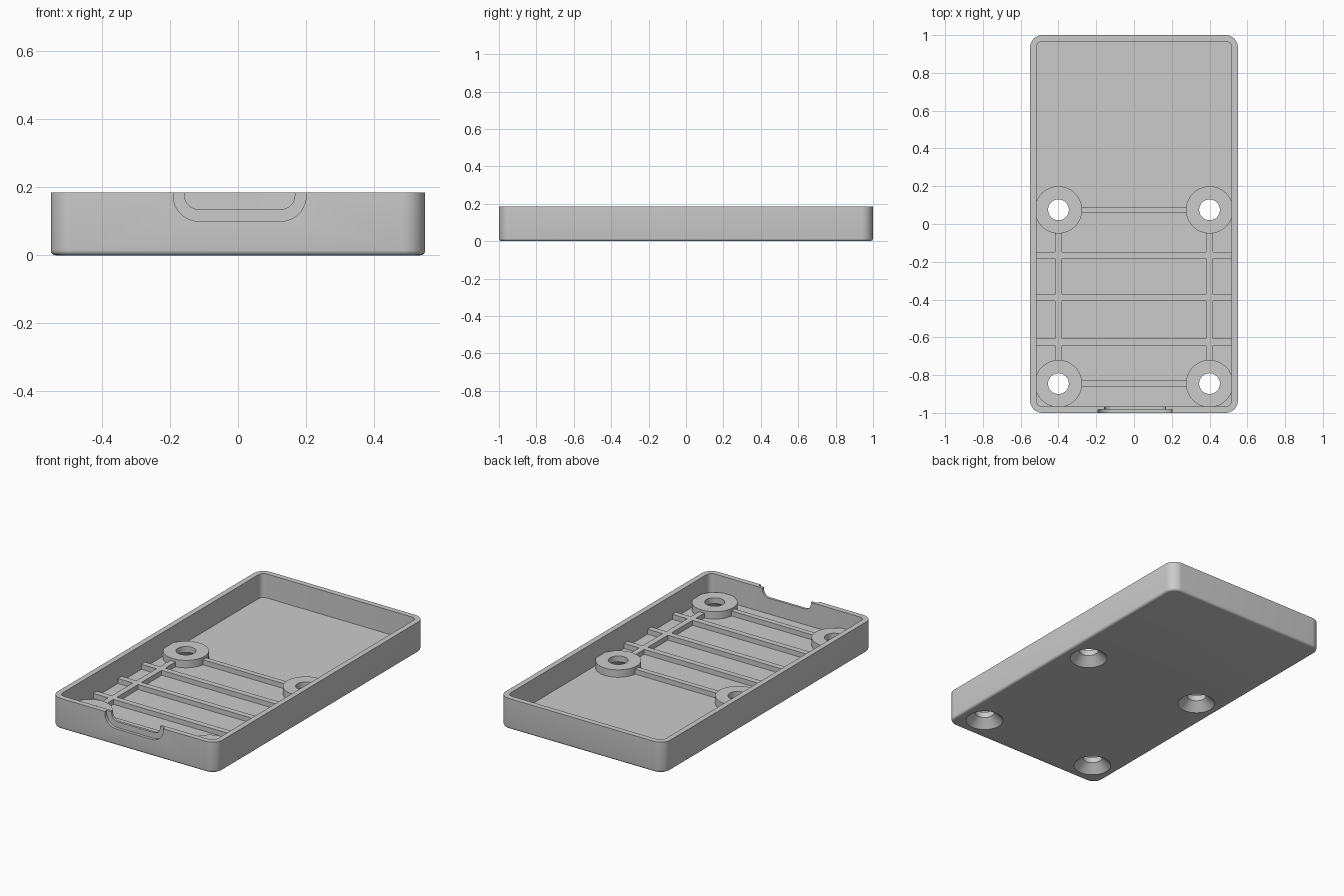
import bpy, bmesh, math
from mathutils import Matrix

cube = bpy.data.objects.get("Cube")
if cube:
    bpy.data.objects.remove(cube, do_unlink=True)

grey = bpy.data.materials.new("plain grey")
grey.use_nodes = True
colour = (0.6, 0.6, 0.6, 1)
grey.diffuse_color = colour
grey.node_tree.nodes["Principled BSDF"].inputs["Base Color"].default_value = colour

HEIGHT, FLOOR, BOSS_TOP, RIB_TOP = 0.185, 0.04, 0.085, 0.07
WALL, RIB = 0.033, 0.035
HALF_X, HALF_Y = 0.55, 1.0
BOSS_X, BOSS_YS = 0.4, (-0.845, 0.075)


def finish(name, bm):
    bmesh.ops.recalc_face_normals(bm, faces=bm.faces)
    mesh = bpy.data.meshes.new(name)
    bm.to_mesh(mesh)
    bm.free()
    mesh.materials.append(grey)
    ob = bpy.data.objects.new(name, mesh)
    bpy.context.collection.objects.link(ob)
    return ob


def rounded_outline(x0, x1, y0, y1, r, steps=10):
    corners = ((x1 - r, y1 - r), (x0 + r, y1 - r), (x0 + r, y0 + r), (x1 - r, y0 + r))
    return [(cx + r * math.cos((q + i / steps) * math.pi / 2),
             cy + r * math.sin((q + i / steps) * math.pi / 2))
            for q, (cx, cy) in enumerate(corners) for i in range(steps + 1)]


def loft(name, rings):
    """Close a solid through equal-length rings of 3D points."""
    bm = bmesh.new()
    loops = [[bm.verts.new(p) for p in ring] for ring in rings]
    n = len(loops[0])
    for a, b in zip(loops, loops[1:]):
        for i in range(n):
            bm.faces.new((a[i], a[(i + 1) % n], b[(i + 1) % n], b[i]))
    bm.faces.new(loops[0][::-1])
    bm.faces.new(loops[-1])
    return finish(name, bm)


def slab(name, inset, r, z0, z1, soft=0.0):
    """Upright rounded block, with an optional rounded lower edge."""
    levels = [(inset, r, z1)]
    if soft:
        for i in range(5):
            a = i / 4 * math.pi / 2
            k = soft * (1 - math.cos(a))
            levels.append((inset + k, r - k, z0 + soft * (1 - math.sin(a))))
    else:
        levels.append((inset, r, z0))
    return loft(name, [[(x, y, z) for x, y in rounded_outline(
        k - HALF_X, HALF_X - k, k - HALF_Y, HALF_Y - k, rad)] for k, rad, z in levels])


def turned(name, x, y, profile, sides=48):
    ring = [2 * math.pi * i / sides for i in range(sides)]
    return loft(name, [[(x + r * math.cos(a), y + r * math.sin(a), z) for a in ring]
                       for r, z in profile])


def notch(name, x0, x1, z0, r, y0, y1):
    outline = rounded_outline(x0, x1, z0, HEIGHT + 0.2, r)
    return loft(name, [[(x, y, z) for x, z in outline] for y in (y0, y1)])


def box(name, x0, x1, y0, y1):
    bm = bmesh.new()
    size = (x1 - x0, y1 - y0, RIB_TOP - FLOOR + 0.01)
    centre = ((x0 + x1) / 2, (y0 + y1) / 2, RIB_TOP - size[2] / 2)
    bmesh.ops.create_cube(bm, size=1, matrix=Matrix.Translation(centre) @ Matrix.Diagonal((*size, 1)))
    return finish(name, bm)


def cut(target, cutters):
    bpy.context.view_layer.objects.active = target
    for c in cutters:
        mod = target.modifiers.new("cut", "BOOLEAN")
        mod.operation, mod.solver, mod.object = "DIFFERENCE", "EXACT", c
        bpy.ops.object.modifier_apply(modifier=mod.name)


# Screw bosses, each with its countersunk drill
bosses, drills = [], []
for y, end in zip(BOSS_YS, ("front", "back")):
    for x, side in ((-BOSS_X, "right"), (BOSS_X, "left")):
        bosses.append(turned(f"{end}_{side}_boss", x, y, ((0.125, FLOOR - 0.01), (0.125, BOSS_TOP))))
        drills.append(turned("drill_cutter", x, y, (
            (0.115, -0.01), (0.105, 0.0), (0.055, 0.05), (0.055, 0.2))))

# Open tray with front notch: shallow outer recess and a through opening
tray = slab("tray", 0, 0.065, 0, HEIGHT, soft=0.015)
cavity = slab("cavity_cutter", WALL, 0.033, FLOOR, HEIGHT + 0.1)
recess = notch("recess_cutter", -0.19, 0.2, 0.1, 0.075, -1.1, -0.982)
opening = notch("opening_cutter", -0.157, 0.167, 0.135, 0.042, -1.1, -0.94)
cut(tray, [cavity, recess, opening] + drills)
for boss, drill in zip(bosses, drills):
    cut(boss, [drill])
for helper in [cavity, recess, opening] + drills:
    bpy.data.objects.remove(helper, do_unlink=True)

# Cross ribs from wall to wall
h = RIB / 2
cross = (-0.625, -0.39, -0.165)
for i, y in enumerate(cross):
    box(f"cross_rib_{i + 1}", -HALF_X + WALL - 0.005, HALF_X - WALL + 0.005, y - h, y + h)

# Long ribs between the bosses, in pieces that stop at the cross ribs
stops = (BOSS_YS[0] + 0.11, *cross, BOSS_YS[1] - 0.11)
for x, side in ((-BOSS_X, "right"), (BOSS_X, "left")):
    for i, (a, b) in enumerate(zip(stops, stops[1:])):
        box(f"{side}_long_rib_{i + 1}", x - h, x + h,
            a + (h if i > 0 else 0), b - (h if i < len(cross) else 0))

# Tie ribs joining each pair of bosses
for y, end in zip(BOSS_YS, ("front", "back")):
    box(f"{end}_tie_rib", -BOSS_X + 0.11, BOSS_X - 0.11, y - 0.016, y + 0.016)

# Smooth the rounded walls, keep the edges crisp
for ob in [tray] + bosses:
    bpy.ops.object.select_all(action="DESELECT")
    ob.select_set(True)
    bpy.context.view_layer.objects.active = ob
    bpy.ops.object.shade_smooth_by_angle(angle=math.radians(30))
